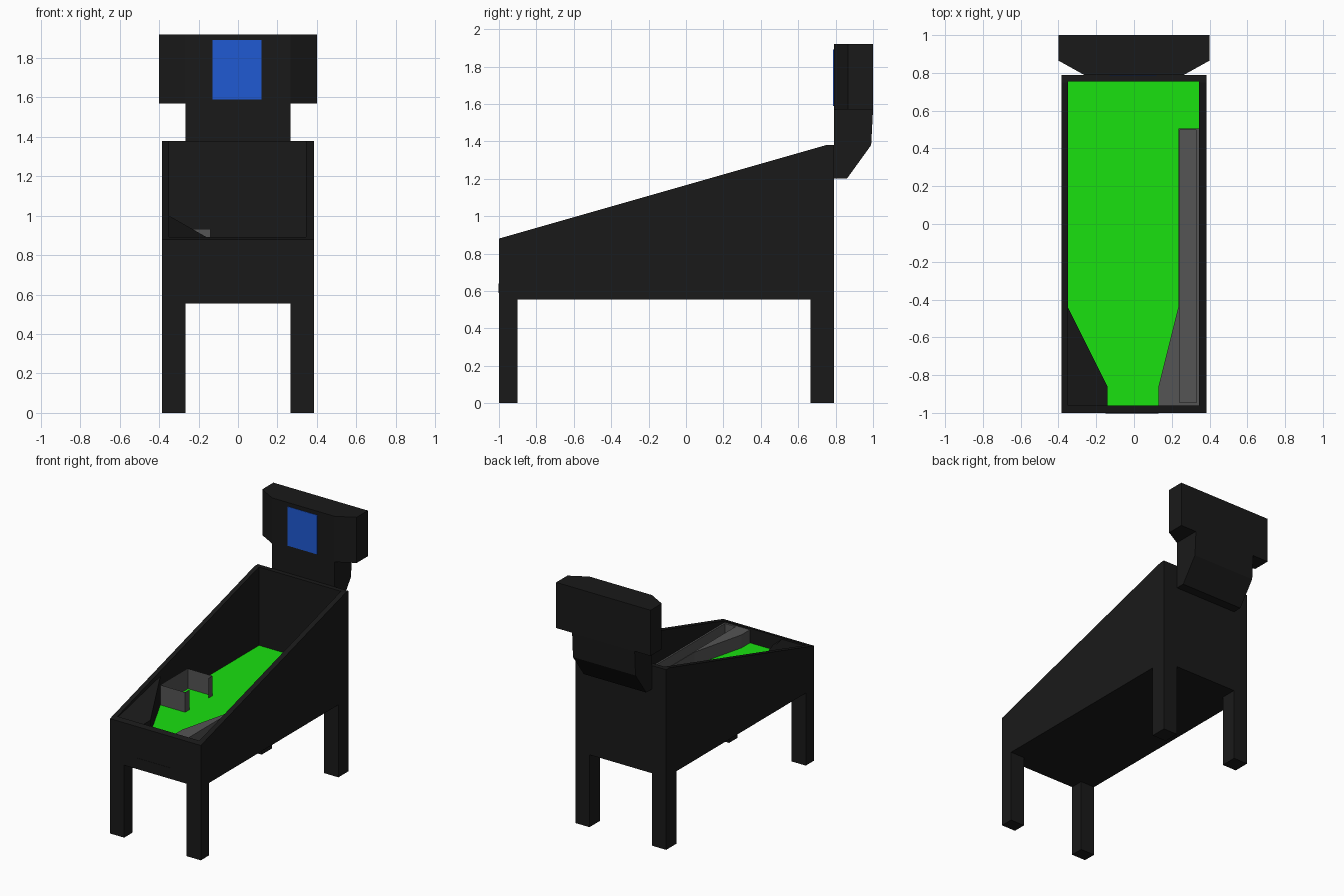
import bpy, bmesh

if "Cube" in bpy.data.objects:
    bpy.data.objects.remove(bpy.data.objects["Cube"])


def material(name, r, g, b):
    m = bpy.data.materials.new(name)
    m.diffuse_color = (r, g, b, 1)
    m.use_nodes = True
    m.node_tree.nodes["Principled BSDF"].inputs["Base Color"].default_value = m.diffuse_color
    return m


BLACK = material("black", 0.01, 0.01, 0.01)
GREEN = material("green", 0.01, 0.75, 0.005)
BLUE = material("blue", 0.014, 0.1, 0.65)
GREY = material("grey", 0.09, 0.09, 0.09)


def finish(name, bm, mat, solid=True):
    if solid:
        bmesh.ops.recalc_face_normals(bm, faces=bm.faces)
    me = bpy.data.meshes.new(name)
    bm.to_mesh(me)
    bm.free()
    me.materials.append(mat)
    ob = bpy.data.objects.new(name, me)
    bpy.context.collection.objects.link(ob)
    return ob


def loft(name, lower, upper, mat):
    """Closed solid between two matching 3D outlines."""
    bm = bmesh.new()
    a = [bm.verts.new(p) for p in lower]
    b = [bm.verts.new(p) for p in upper]
    n = len(a)
    bm.faces.new(a)
    bm.faces.new(b)
    for i in range(n):
        j = (i + 1) % n
        bm.faces.new((a[i], a[j], b[j], b[i]))
    return finish(name, bm, mat)


def plan(name, pts, z0, z1, mat):
    return loft(name, [(x, y, z0) for x, y in pts], [(x, y, z1) for x, y in pts], mat)


def side(name, pts, x0, x1, mat):
    return loft(name, [(x0, y, z) for y, z in pts], [(x1, y, z) for y, z in pts], mat)


def box(name, x0, x1, y0, y1, z0, z1, mat):
    return plan(name, [(x0, y0), (x1, y0), (x1, y1), (x0, y1)], z0, z1, mat)


def cut(ob, cutter):
    mod = ob.modifiers.new("cut", 'BOOLEAN')
    mod.object = cutter
    mod.operation = 'DIFFERENCE'
    mod.solver = 'EXACT'
    bpy.context.view_layer.objects.active = ob
    bpy.ops.object.modifier_apply(modifier=mod.name)
    bpy.data.objects.remove(cutter)


FLOOR = 0.78

# Cabinet with sloping rim, hollowed above the playfield
cabinet = side("cabinet", [(-1, 0.555), (0.79, 0.555), (0.79, 1.38), (0.75, 1.38), (-1, 0.88)],
               -0.385, 0.385, BLACK)
cut(cabinet, box("cabinet_cutter", -0.35, 0.345, -0.96, 0.755, FLOOR - 0.01, 2, BLACK))
box("playfield", -0.35, 0.345, -0.96, 0.755, FLOOR - 0.01, FLOOR, GREEN)

# Legs
for tag, x0, x1 in (("left", -0.385, -0.265), ("right", 0.265, 0.385)):
    box("front_leg_" + tag, x0, x1, -1, -0.9, 0, 0.555, BLACK)
    box("back_leg_" + tag, x0, x1, 0.665, 0.79, 0, 0.555, BLACK)

# Front coin tray panel
box("coin_panel", -0.15, 0.13, -1.002, -0.99, 0.59, 0.64, BLACK)

# Left corner guide with sloping top
corner = [(-0.35, -0.44, 1.0), (-0.35, -0.96, 0.88), (-0.14, -0.96, 0.88), (-0.14, -0.86, 0.88)]
loft("left_guide", [(x, y, FLOOR) for x, y, z in corner], corner, BLACK)

# Right guide with ball lane channel
lane = plan("ball_lane", [(0.13, -0.96), (0.345, -0.96), (0.345, 0.505), (0.235, 0.505),
                          (0.235, -0.44), (0.13, -0.86)], FLOOR, 0.88, GREY)
cut(lane, box("lane_cutter", 0.242, 0.332, -0.945, 0.497, 0.80, 1, GREY))

# Thin sheet bracket on the playfield
path = [(-0.14, -0.39), (-0.14, -0.44), (-0.347, -0.44), (-0.347, -0.11), (-0.14, -0.11), (-0.14, -0.16)]
bm = bmesh.new()
rows = [[bm.verts.new((x, y, z)) for x, y in path] for z in (FLOOR, 0.933)]
for i in range(len(path) - 1):
    bm.faces.new((rows[0][i], rows[0][i + 1], rows[1][i + 1], rows[1][i]))
finish("bracket", bm, GREY, solid=False)

# Back box: neck, head and display
side("neck", [(0.79, 1.2), (0.86, 1.2), (0.99, 1.38), (1, 1.57), (0.79, 1.57)], -0.265, 0.265, BLACK)
plan("head", [(-0.4, 1), (-0.4, 0.865), (-0.265, 0.79), (0.265, 0.79), (0.4, 0.865), (0.4, 1)],
     1.57, 1.92, BLACK)
box("display", -0.13, 0.12, 0.787, 0.795, 1.59, 1.89, BLUE)
